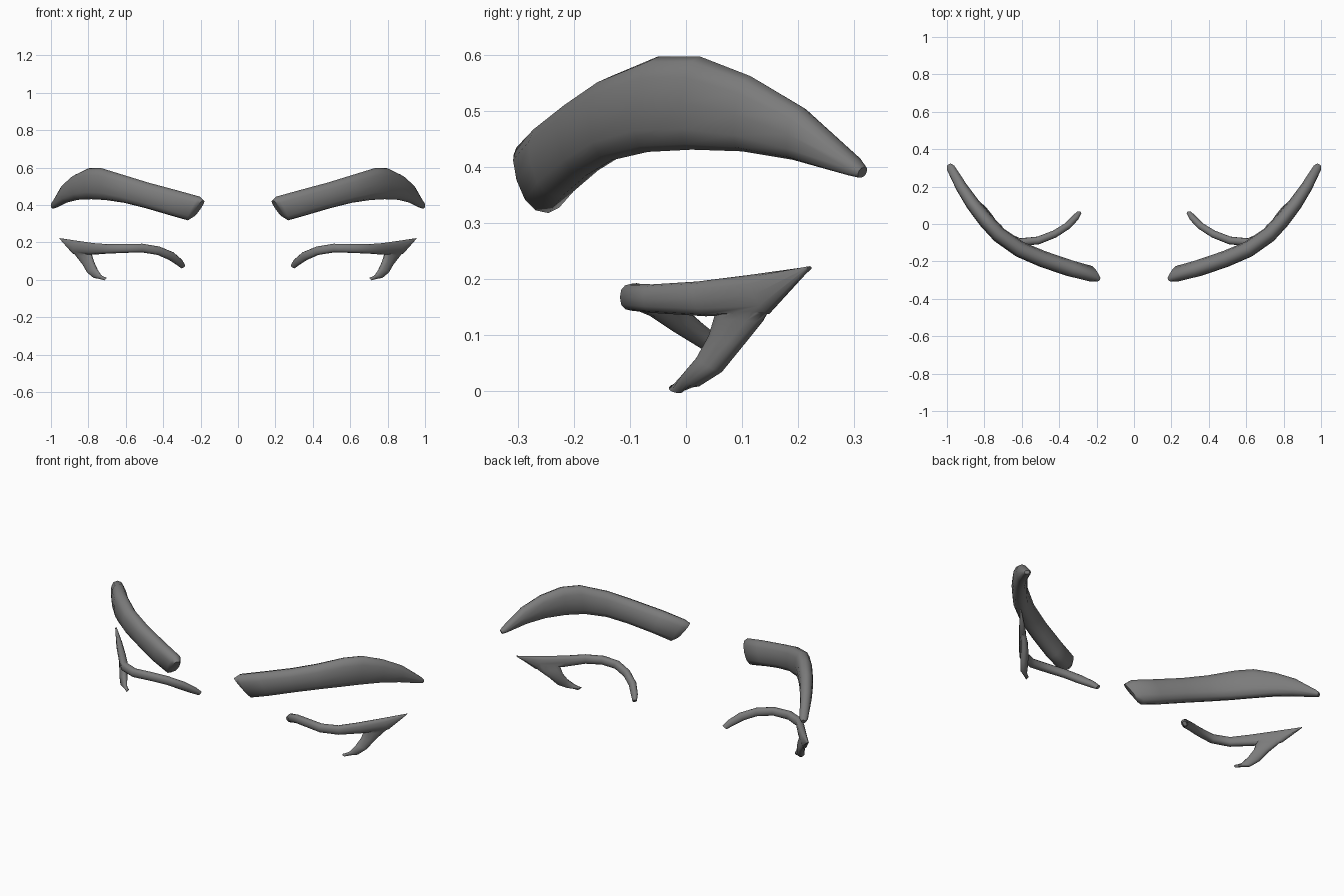
import bpy, bmesh, math
from mathutils import Vector

grey = bpy.data.materials.new("charcoal grey")
grey.diffuse_color = (0.2, 0.2, 0.2, 1)
SIDES = 12


def loft(name, sections):
    """Skin rounded rings; a section is (upper edge point, lower edge point, thickness)."""
    rows = [(Vector(a), Vector(b), t) for a, b, t in sections]
    mids = [(a + b) / 2 for a, b, t in rows]
    bm = bmesh.new()
    rings = []
    for i, (a, b, t) in enumerate(rows):
        along = mids[min(i + 1, len(mids) - 1)] - mids[max(i - 1, 0)]
        half = (a - b) / 2
        side = half.cross(along).normalized() * t / 2
        ring = []
        for k in range(SIDES):
            ang = 2 * math.pi * k / SIDES
            c, s = math.cos(ang), math.sin(ang)
            # slightly boxy ellipse
            c = math.copysign(abs(c) ** 0.85, c)
            s = math.copysign(abs(s) ** 0.85, s)
            ring.append(bm.verts.new(mids[i] + half * c + side * s))
        rings.append(ring)
    for r, q in zip(rings, rings[1:]):
        for k in range(SIDES):
            n = (k + 1) % SIDES
            bm.faces.new((r[k], r[n], q[n], q[k]))
    bm.faces.new(rings[0])
    bm.faces.new(rings[-1])
    bmesh.ops.recalc_face_normals(bm, faces=bm.faces)
    mesh = bpy.data.meshes.new(name)
    bm.to_mesh(mesh)
    bm.free()
    mesh.materials.append(grey)
    ob = bpy.data.objects.new(name, mesh)
    bpy.context.collection.objects.link(ob)
    return ob


def finish(ob):
    """Smooth shading and a mirrored twin on the other side."""
    bpy.ops.object.select_all(action='DESELECT')
    bpy.context.view_layer.objects.active = ob
    ob.select_set(True)
    bpy.ops.object.shade_smooth_by_angle(angle=math.radians(50))
    ob.modifiers.new("mirror", 'MIRROR').use_mirror_merge = False


# Eyebrows: thick at the inner end, arched, tapering to the temple
brow = loft("eyebrows", [
    ((0.183, -0.300, 0.425), (0.245, -0.262, 0.335), 0.045),
    ((0.205, -0.283, 0.445), (0.268, -0.245, 0.318), 0.082),
    ((0.320, -0.250, 0.477), (0.370, -0.222, 0.347), 0.088),
    ((0.480, -0.195, 0.520), (0.500, -0.178, 0.385), 0.088),
    ((0.610, -0.138, 0.560), (0.610, -0.133, 0.412), 0.086),
    ((0.730, -0.050, 0.597), (0.710, -0.068, 0.427), 0.084),
    ((0.797, 0.025, 0.597), (0.785, 0.010, 0.431), 0.082),
    ((0.870, 0.115, 0.562), (0.855, 0.100, 0.428), 0.074),
    ((0.930, 0.205, 0.508), (0.915, 0.190, 0.413), 0.062),
    ((0.985, 0.305, 0.415), (0.975, 0.295, 0.385), 0.046),
    ((0.993, 0.317, 0.400), (0.986, 0.312, 0.381), 0.026),
])
finish(brow)

# Upper lash line: curved band from the inner corner to the outer wing
lash = loft("eyelashes", [
    ((0.283, 0.062, 0.080), (0.305, 0.058, 0.063), 0.020),
    ((0.300, 0.035, 0.108), (0.328, 0.032, 0.080), 0.034),
    ((0.345, -0.008, 0.147), (0.370, -0.015, 0.107), 0.038),
    ((0.420, -0.054, 0.178), (0.430, -0.054, 0.133), 0.040),
    ((0.510, -0.088, 0.193), (0.515, -0.088, 0.147), 0.042),
    ((0.610, -0.097, 0.192), (0.610, -0.097, 0.144), 0.042),
    ((0.700, -0.060, 0.191), (0.700, -0.060, 0.140), 0.042),
    ((0.770, 0.020, 0.196), (0.782, 0.035, 0.134), 0.042),
    ((0.855, 0.115, 0.208), (0.880, 0.148, 0.138), 0.034),
    ((0.953, 0.222, 0.223), (0.950, 0.217, 0.216), 0.010),
])

# Lower spike dropping from the wing
spike = loft("lower_lash", [
    ((0.800, 0.060, 0.175), (0.895, 0.160, 0.165), 0.028),
    ((0.783, 0.052, 0.133), (0.862, 0.136, 0.125), 0.036),
    ((0.775, 0.045, 0.100), (0.828, 0.098, 0.082), 0.040),
    ((0.754, 0.024, 0.058), (0.803, 0.058, 0.036), 0.038),
    ((0.732, -0.005, 0.025), (0.772, 0.018, 0.010), 0.030),
    ((0.704, -0.030, 0.008), (0.714, -0.004, 0.001), 0.016),
])

# Weld the spike into the lash line
union = lash.modifiers.new("union", 'BOOLEAN')
union.operation = 'UNION'
union.solver = 'EXACT'
union.object = spike
bpy.context.view_layer.objects.active = lash
bpy.ops.object.modifier_apply(modifier=union.name)
bpy.data.objects.remove(spike)
finish(lash)
